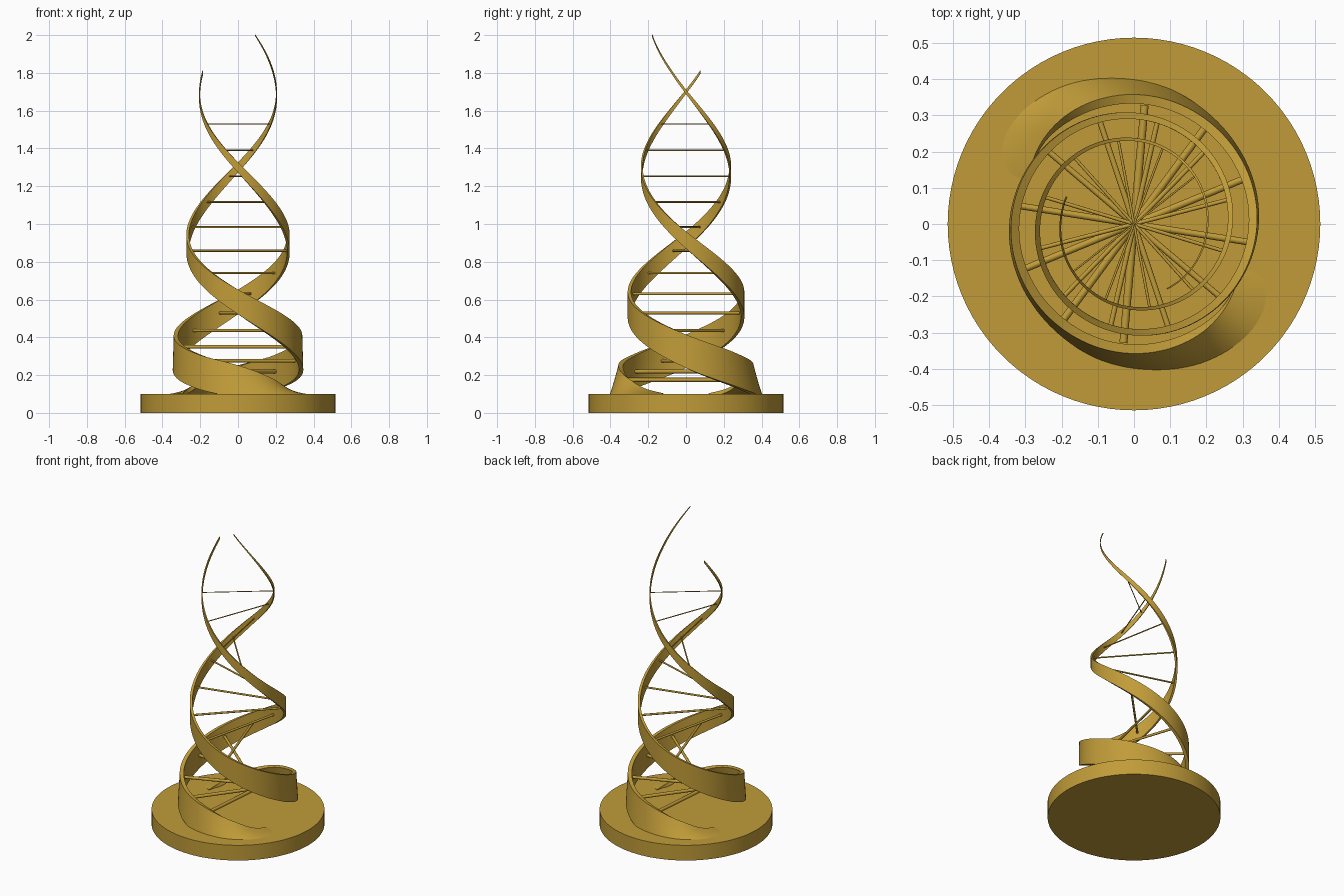
import bpy, bmesh, math
from mathutils import Vector

if "Cube" in bpy.data.objects:
    bpy.data.objects.remove(bpy.data.objects["Cube"])

gold = bpy.data.materials.new("gold")
gold.diffuse_color = (0.53, 0.33, 0.04, 1)
gold.use_nodes = True
gold.node_tree.nodes["Principled BSDF"].inputs["Base Color"].default_value = gold.diffuse_color

# Ribbon profile along one strand:
# angle, top radius, top z, bottom radius, bottom z, thickness
KEYS = [
    (-63, 0.203, 2.003, 0.203, 1.995, 0.004),
    (0, 0.206, 1.712, 0.206, 1.688, 0.005),
    (90, 0.238, 1.327, 0.238, 1.272, 0.009),
    (180, 0.273, 0.960, 0.273, 0.870, 0.014),
    (270, 0.308, 0.653, 0.308, 0.522, 0.018),
    (360, 0.340, 0.415, 0.345, 0.238, 0.023),
    (410, 0.350, 0.315, 0.365, 0.135, 0.025),
    (450, 0.358, 0.252, 0.403, 0.085, 0.026),
    (480, 0.355, 0.185, 0.448, 0.080, 0.026),
    (500, 0.340, 0.130, 0.475, 0.088, 0.022),
    (518, 0.315, 0.103, 0.490, 0.092, 0.018),
]


def sample(angle):
    """Smooth (Hermite) interpolation of the ribbon profile."""
    i = 0
    while i < len(KEYS) - 2 and angle > KEYS[i + 1][0]:
        i += 1
    a, b = KEYS[i], KEYS[i + 1]
    p, n = KEYS[max(i - 1, 0)], KEYS[min(i + 2, len(KEYS) - 1)]
    w = b[0] - a[0]
    t = (angle - a[0]) / w
    out = []
    for k in range(1, 6):
        m0 = (b[k] - p[k]) / (b[0] - p[0]) * w
        m1 = (n[k] - a[k]) / (n[0] - a[0]) * w
        out.append((2*t**3 - 3*t**2 + 1) * a[k] + (t**3 - 2*t**2 + t) * m0
                   + (3*t**2 - 2*t**3) * b[k] + (t**3 - t**2) * m1)
    return out


def polar(r, deg, z):
    a = math.radians(deg)
    return Vector((r * math.cos(a), r * math.sin(a), z))


def finish(name, bm):
    bmesh.ops.recalc_face_normals(bm, faces=bm.faces)
    me = bpy.data.meshes.new(name)
    bm.to_mesh(me)
    bm.free()
    ob = bpy.data.objects.new(name, me)
    bpy.context.collection.objects.link(ob)
    me.materials.append(gold)
    bpy.ops.object.select_all(action='DESELECT')
    ob.select_set(True)
    bpy.context.view_layer.objects.active = ob
    bpy.ops.object.shade_smooth_by_angle(angle=math.radians(35))
    return ob


def strand(name, start, turn):
    """Sweep a tapering flat ribbon down the helix."""
    bm = bmesh.new()
    steps, across, rings = 200, 4, []
    for s in range(steps + 1):
        ang = start + (KEYS[-1][0] - start) * s / steps
        rt, zt, rb, zb, th = sample(ang)
        d = Vector((rb - rt, zb - zt)).normalized()
        inward = Vector((d.y, -d.x)) * th
        outer = [(rt + (rb - rt) * k / across, zt + (zb - zt) * k / across)
                 for k in range(across + 1)]
        inner = [(r + inward.x, z + inward.y) for r, z in reversed(outer)]
        rings.append([bm.verts.new(polar(r, ang + turn, max(z, 0.01)))
                      for r, z in outer + inner])
    n = len(rings[0])
    for p, q in zip(rings, rings[1:]):
        for k in range(n):
            bm.faces.new((p[k], p[(k + 1) % n], q[(k + 1) % n], q[k]))
    bm.faces.new(rings[0])
    bm.faces.new(rings[-1])
    return finish(name, bm)


def rod(name, a, b, radius, sides):
    bm = bmesh.new()
    bmesh.ops.create_cone(bm, cap_ends=True, segments=sides, radius1=radius,
                          radius2=radius, depth=(b - a).length)
    rot = (b - a).to_track_quat('Z', 'Y').to_matrix()
    bmesh.ops.rotate(bm, matrix=rot, verts=bm.verts)
    bmesh.ops.translate(bm, vec=(a + b) / 2, verts=bm.verts)
    return finish(name, bm)


# Round base
rod("base", Vector((0, 0, 0)), Vector((0, 0, 0.1)), 0.515, 96)

# Two opposite ribbons, one slightly shorter
strand("long_strand", -63, 0)
strand("short_strand", -22, 180)

# Rungs joining the ribbons
for i in range(14):
    ang = 38 + 31.3 * i
    rt, zt, rb, zb, th = sample(ang)
    z = (zt + zb) / 2
    r = (rt + rb) / 2 - th * 0.5
    if i > 11:
        r = 0.33
    rod(f"rung_{i + 1}", polar(r, ang, z), polar(r, ang + 180, z),
        0.0025 + 0.0085 * i / 13, 16)
